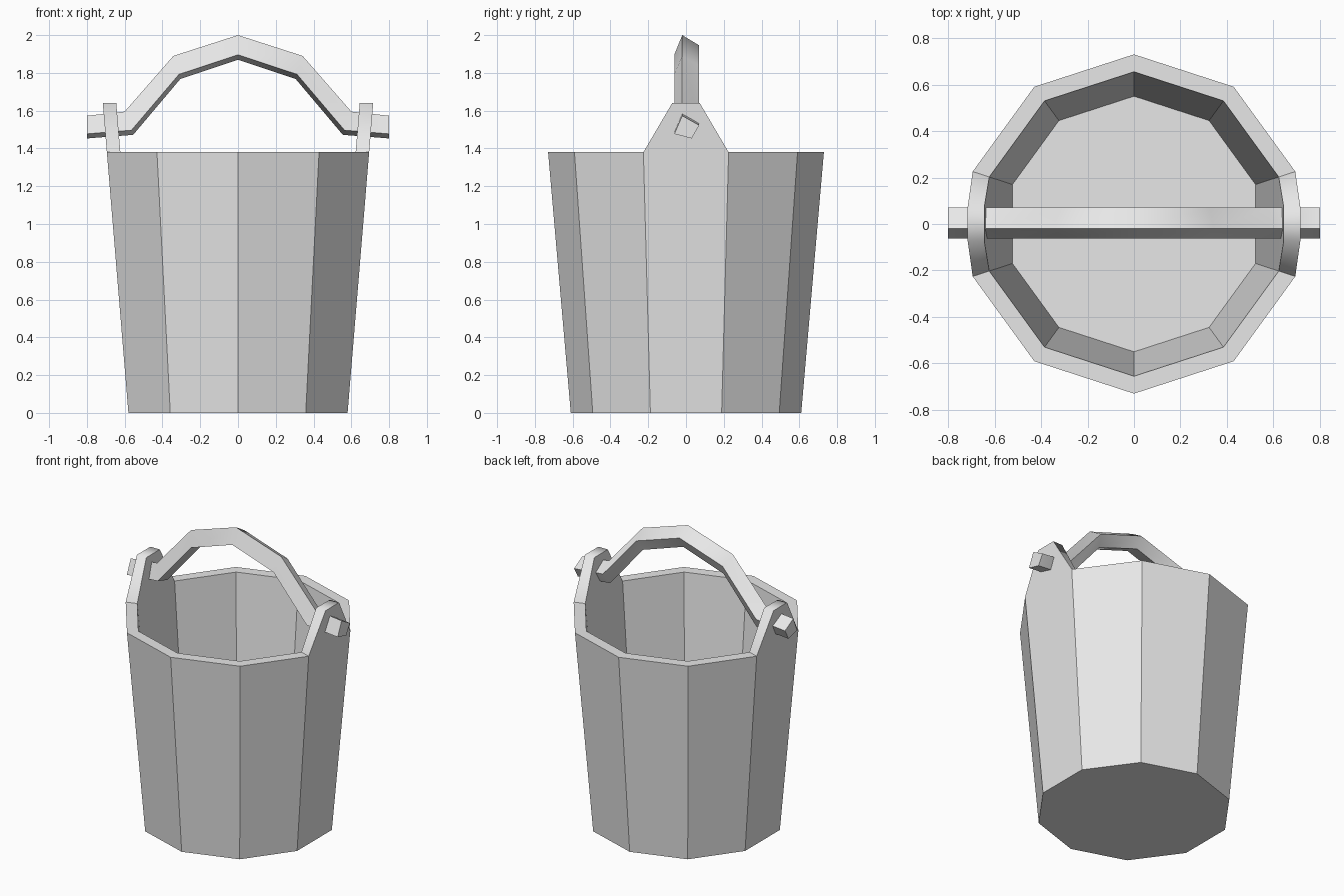
import bpy, bmesh, math

cube = bpy.data.objects.get("Cube")
if cube:
    bpy.data.objects.remove(cube, do_unlink=True)

SIDES = 10
RIM_Z = 1.38
TAB_RISE = 0.26

# Single grey material
grey = bpy.data.materials.new("plain_grey")
grey.use_nodes = True
colour = (0.8, 0.8, 0.8, 1)
grey.diffuse_color = colour
grey.node_tree.nodes["Principled BSDF"].inputs["Base Color"].default_value = colour


def finish(bm, name):
    bmesh.ops.recalc_face_normals(bm, faces=bm.faces[:])
    mesh = bpy.data.meshes.new(name)
    bm.to_mesh(mesh)
    bm.free()
    mesh.materials.append(grey)
    obj = bpy.data.objects.new(name, mesh)
    bpy.context.collection.objects.link(obj)
    return obj


def bridge(bm, a, b):
    n = len(a)
    return [bm.faces.new((a[i], a[(i + 1) % n], b[(i + 1) % n], b[i])) for i in range(n)]


# Tapered bucket: outer wall, rim, inner wall, floor
bm = bmesh.new()
profile = [(0.61, 0), (0.73, RIM_Z), (0.655, RIM_Z), (0.55, 0.17)]
rings = []
for radius, z in profile:
    angles = [math.pi / 2 + math.tau * i / SIDES for i in range(SIDES)]
    rings.append([bm.verts.new((radius * math.cos(a), radius * math.sin(a), z)) for a in angles])
bm.faces.new(rings[0])
bridge(bm, rings[0], rings[1])
rim = bridge(bm, rings[1], rings[2])
bridge(bm, rings[2], rings[3])
bm.faces.new(rings[3])

# Tabs: the two rim segments facing sideways rise into lugs
lean = 0.12 * math.cos(math.pi / SIDES) / RIM_Z * TAB_RISE
for face in [f for f in rim if abs(f.calc_center_median().y) < 0.01]:
    side = math.copysign(1, face.calc_center_median().x)
    extruded = bmesh.ops.extrude_face_region(bm, geom=[face])["geom"]
    for v in [g for g in extruded if isinstance(g, bmesh.types.BMVert)]:
        v.co.x += side * lean
        v.co.y = math.copysign(0.073, v.co.y)
        v.co.z += TAB_RISE
    if face.is_valid:
        bmesh.ops.delete(bm, geom=[face], context='FACES_ONLY')

# Soften only the bends across the top of each tab
for f in bm.faces:
    f.smooth = True
for e in bm.edges:
    a, b = e.verts
    e.smooth = min(a.co.z, b.co.z) > 1.6 and abs(a.co.x - b.co.x) > 0.05
finish(bm, "bucket")

# Handle: tilted square bar following an angular arch
upper = [(0, 2.0), (0.342, 1.89), (0.6, 1.595), (0.8, 1.573)]
lower = [(0, 1.87), (0.305, 1.768), (0.555, 1.472), (0.8, 1.453)]
corners = [(-0.02, 0), (0.07, 0.42), (0.03, 1), (-0.062, 0.8)]  # y, blend from upper to lower


def mirrored(path):
    return [(-x, z) for x, z in path[:0:-1]] + path


bm = bmesh.new()
sections = []
for (ux, uz), (lx, lz) in zip(mirrored(upper), mirrored(lower)):
    sections.append([bm.verts.new((ux + (lx - ux) * t, y, uz + (lz - uz) * t)) for y, t in corners])
for a, b in zip(sections, sections[1:]):
    bridge(bm, a, b)
bm.faces.new(sections[0])
bm.faces.new(sections[-1])
handle = finish(bm, "handle")

bpy.ops.object.select_all(action='DESELECT')
handle.select_set(True)
bpy.context.view_layer.objects.active = handle
bpy.ops.object.shade_smooth_by_angle(angle=math.radians(50))
